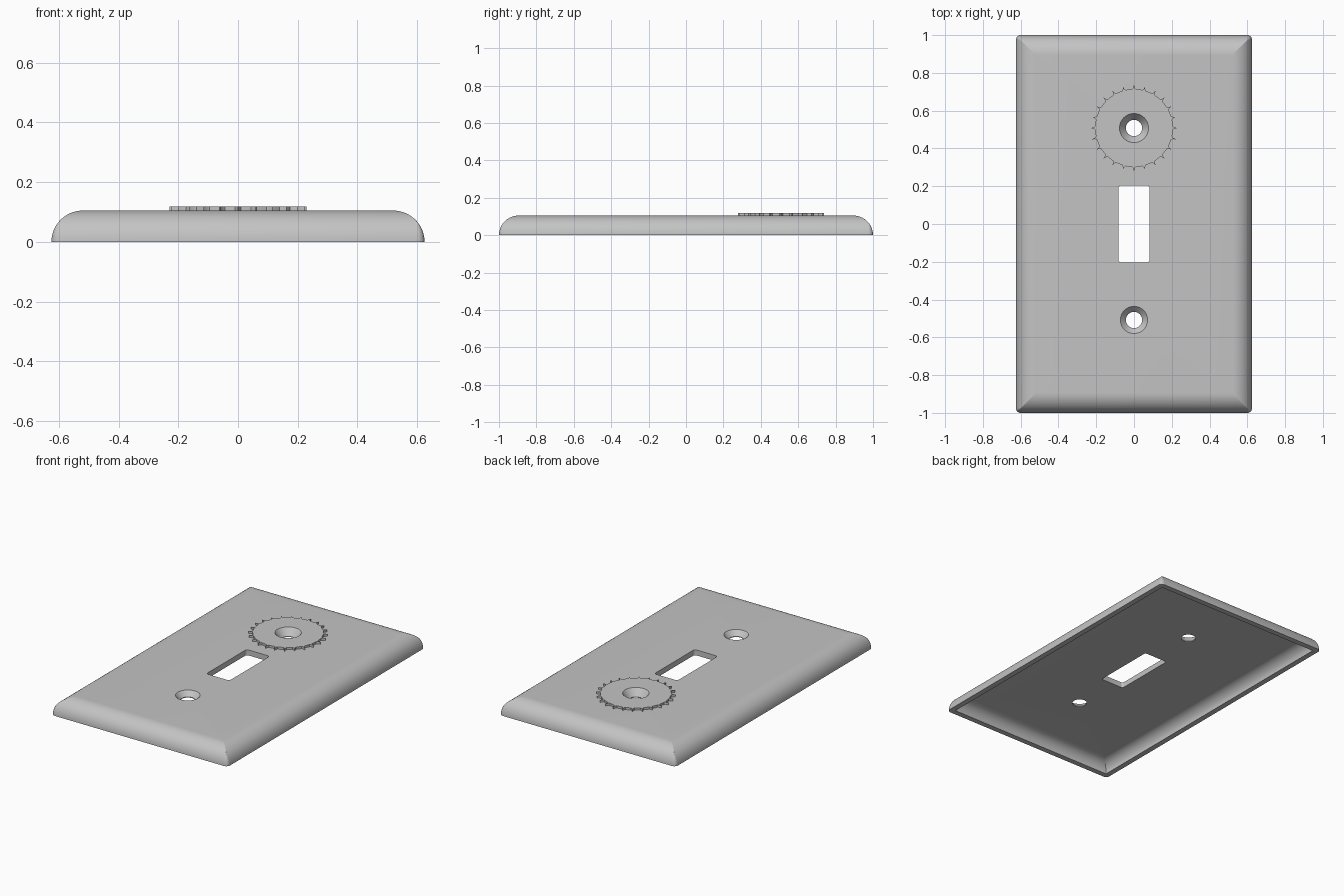
import bpy, bmesh, math

if "Cube" in bpy.data.objects:
    bpy.data.objects.remove(bpy.data.objects["Cube"])

grey = bpy.data.materials.new("plate grey")
grey.diffuse_color = (0.55, 0.55, 0.55, 1)
grey.use_nodes = True
grey.node_tree.nodes["Principled BSDF"].inputs["Base Color"].default_value = grey.diffuse_color

HX, HY, H = 0.625, 1.0, 0.105     # half sizes and height of the plate
WALL = 0.035                      # shell thickness
HOLE_Y, HOLE_R = 0.508, 0.043     # screw holes
GEAR_TOP = 0.119


def rounded_rect(hx, hy, r, z, n=6):
    """Counter-clockwise rectangle outline with rounded corners."""
    pts = []
    for k, (sx, sy) in enumerate([(1, 1), (-1, 1), (-1, -1), (1, -1)]):
        for i in range(n + 1):
            a = math.radians(90) * (k + i / n)
            pts.append((sx * (hx - r) + r * math.cos(a),
                        sy * (hy - r) + r * math.sin(a), z))
    return pts


def circle(r, z, y, n=48):
    return [(r * math.cos(2 * math.pi * i / n),
             y + r * math.sin(2 * math.pi * i / n), z) for i in range(n)]


def loft(name, rings):
    """Closed solid through a list of outlines with equal point counts."""
    bm = bmesh.new()
    loops = [[bm.verts.new(p) for p in ring] for ring in rings]
    bm.faces.new(loops[0])
    bm.faces.new(loops[-1])
    for a, b in zip(loops, loops[1:]):
        for i in range(len(a)):
            j = (i + 1) % len(a)
            bm.faces.new((a[i], a[j], b[j], b[i]))
    bmesh.ops.recalc_face_normals(bm, faces=bm.faces)
    me = bpy.data.meshes.new(name)
    bm.to_mesh(me)
    bm.free()
    me.materials.append(grey)
    ob = bpy.data.objects.new(name, me)
    bpy.context.collection.objects.link(ob)
    return ob


def screw_cutter(y, top, r_top):
    """Straight hole opening into a countersink that reaches r_top at height top."""
    z0 = 0.074
    slope = (r_top - HOLE_R) / (top - z0)
    return loft("screw_cutter", [circle(HOLE_R, -0.05, y), circle(HOLE_R, z0, y),
                                 circle(HOLE_R + slope * (0.15 - z0), 0.15, y)])


def cut(ob, cutters):
    bpy.context.view_layer.objects.active = ob
    for c in cutters:
        m = ob.modifiers.new("cut", 'BOOLEAN')
        m.operation, m.solver, m.object = 'DIFFERENCE', 'EXACT', c
        bpy.ops.object.modifier_apply(modifier=m.name)


def smooth(ob):
    bpy.ops.object.select_all(action='DESELECT')
    ob.select_set(True)
    bpy.context.view_layer.objects.active = ob
    bpy.ops.object.shade_smooth_by_angle(angle=math.radians(30))


# Hollow wall plate: inner quarter-round down to the rim, outer quarter-round up
STEPS = 14
rings = []
for radius, corner, order in ((H - WALL, 0.004, range(STEPS, -1, -1)),
                              (H, 0.025, range(STEPS + 1))):
    for s in order:
        t = math.pi / 2 * s / STEPS
        inset = H - radius * math.cos(t)
        rings.append(rounded_rect(HX - inset, HY - inset,
                                  max(corner - inset, 0.003), radius * math.sin(t)))
plate = loft("wall_plate", rings)

# Raised toothed disc around the upper screw hole
TEETH, ROOT = 24, 0.206
tooth = [(-5, ROOT), (-2.6, ROOT), (-1.1, 0.213), (0, 0.23),
         (1.1, 0.213), (2.6, ROOT), (5, ROOT)]
outline = []
for k in range(TEETH):
    for da, r in tooth:
        a = math.radians(k * 360 / TEETH + da)
        outline.append((r * math.cos(a), HOLE_Y + r * math.sin(a)))
disc = loft("toothed_disc", [[(x, y, z) for x, y in outline] for z in (0.1, GEAR_TOP)])

# Openings: two countersunk screw holes and the switch slot
upper = screw_cutter(HOLE_Y, GEAR_TOP, 0.077)
lower = screw_cutter(-HOLE_Y, H, 0.072)
slot = loft("slot_cutter", [rounded_rect(0.082, 0.204, 0.014, z) for z in (-0.05, 0.15)])
cut(plate, [upper, lower, slot])
cut(disc, [upper])
for c in (upper, lower, slot):
    bpy.data.objects.remove(c, do_unlink=True)

smooth(plate)
smooth(disc)
